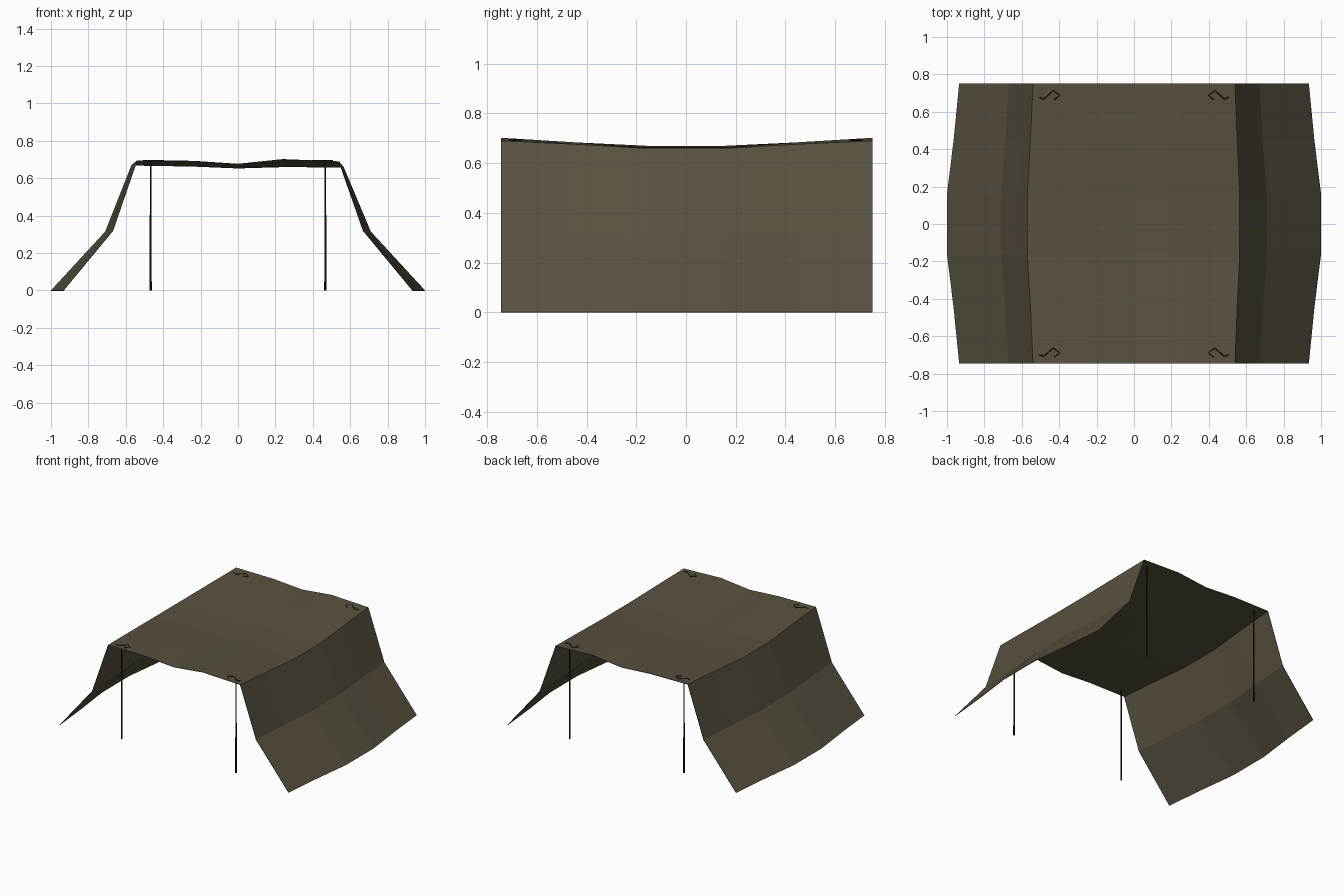
import bpy, bmesh, math
from mathutils import Vector

if "Cube" in bpy.data.objects:
    bpy.data.objects.remove(bpy.data.objects["Cube"])


def material(name, color):
    m = bpy.data.materials.new(name)
    m.diffuse_color = (*color, 1)
    m.use_nodes = True
    m.node_tree.nodes["Principled BSDF"].inputs["Base Color"].default_value = m.diffuse_color
    return m


canvas = material("olive canvas", (0.100, 0.083, 0.053))
dark = material("dark metal", (0.012, 0.012, 0.012))


def add_object(name, bm, mat):
    mesh = bpy.data.meshes.new(name)
    bm.to_mesh(mesh)
    bm.free()
    mesh.materials.append(mat)
    ob = bpy.data.objects.new(name, mesh)
    bpy.context.collection.objects.link(ob)
    return ob


# Canopy: cross-section at the open ends and at the sagging middle, (x, z)
end = [(-0.935, 0), (-0.67, 0.32), (-0.54, 0.695), (-0.24, 0.693), (0, 0.677),
       (0.24, 0.702), (0.54, 0.69), (0.67, 0.32), (0.935, 0)]
middle = [(-1.0, 0), (-0.71, 0.315), (-0.57, 0.67), (-0.24, 0.665), (0, 0.655),
          (0.24, 0.662), (0.565, 0.66), (0.71, 0.315), (1.0, 0)]
rows = [(-0.745, 0), (-0.45, 0.45), (-0.16, 1), (0.16, 1), (0.45, 0.45), (0.75, 0)]

bm = bmesh.new()
grid = []
for y, t in rows:
    grid.append([bm.verts.new((a[0] + (b[0] - a[0]) * t, y, a[1] + (b[1] - a[1]) * t))
                 for a, b in zip(end, middle)])
for r0, r1 in zip(grid, grid[1:]):
    for i in range(len(end) - 1):
        bm.faces.new((r0[i], r0[i + 1], r1[i + 1], r1[i]))
canopy = add_object("canopy", bm, canvas)
thick = canopy.modifiers.new("cloth thickness", 'SOLIDIFY')
thick.thickness = 0.003
thick.offset = -1


def pole(name, x, y):
    bm = bmesh.new()
    bmesh.ops.create_cone(bm, cap_ends=True, segments=8, radius1=0.006,
                          radius2=0.004, depth=0.692)
    bmesh.ops.translate(bm, verts=bm.verts, vec=(x, y, 0.346))
    add_object(name, bm, dark)


# Rope tie: thin bent cord lying on the canopy around the pole top
tie_path = [(-0.05, -0.01), (-0.025, -0.02), (0.025, 0.025), (0.06, 0.0), (0.03, -0.025)]


def tie(name, x, y, sx, sy):
    curve = bpy.data.curves.new(name, 'CURVE')
    curve.dimensions = '3D'
    curve.bevel_depth = 0.003
    curve.bevel_resolution = 0
    curve.use_fill_caps = True
    spline = curve.splines.new('POLY')
    spline.points.add(len(tie_path) - 1)
    for p, (u, v) in zip(spline.points, tie_path):
        p.co = (x + u * sx, y + v * sy, 0.693, 1)
    curve.materials.append(dark)
    bpy.context.collection.objects.link(bpy.data.objects.new(name, curve))


# Four poles with a tie at each corner
for sx, side in ((-1, "left"), (1, "right")):
    for sy, face in ((-1, "front"), (1, "back")):
        pole(f"{face}_{side}_pole", 0.467 * sx, 0.69 * sy)
        tie(f"{face}_{side}_rope_tie", 0.457 * sx, 0.688 * sy, -sx, 1)
